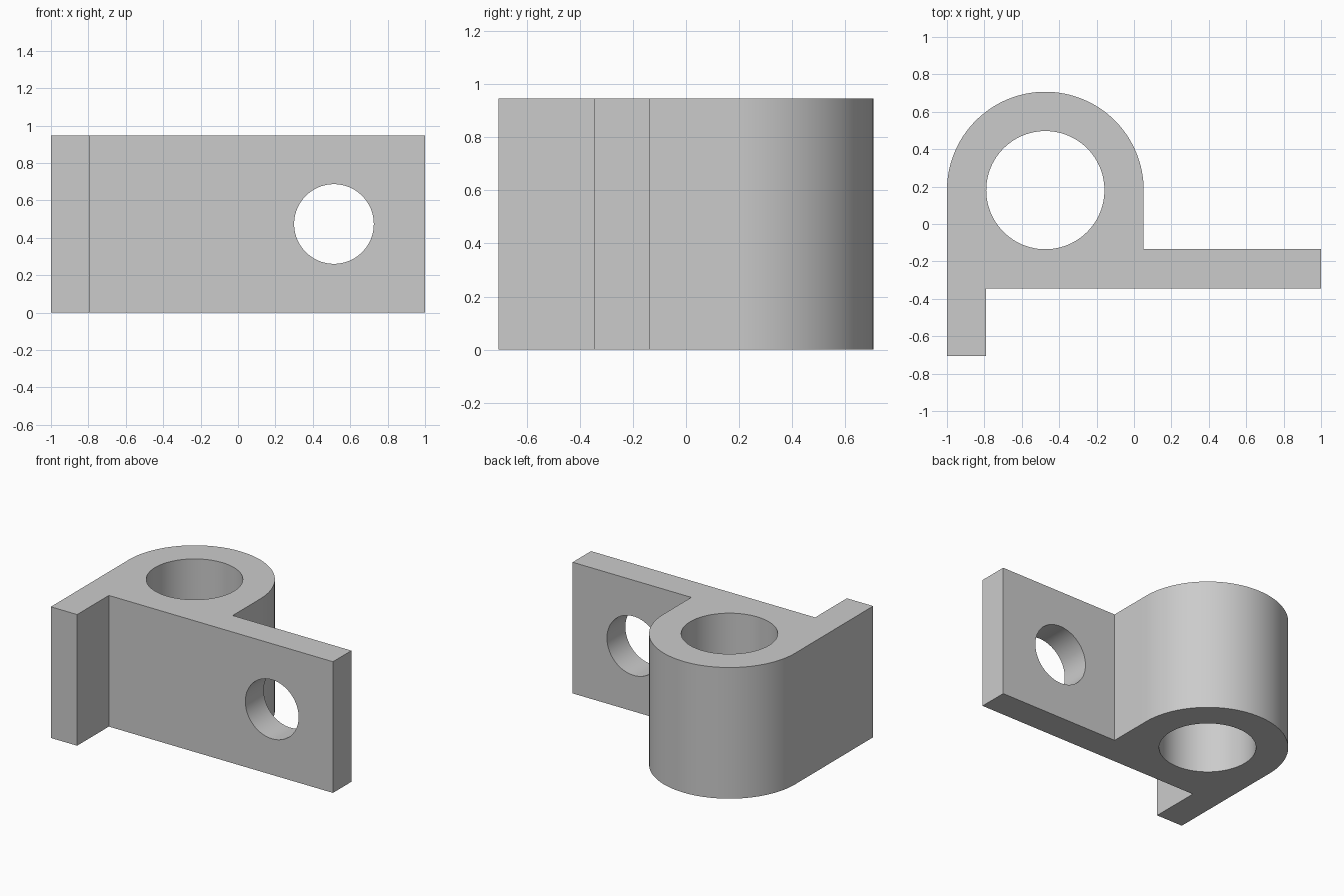
import bpy
import bmesh
from math import cos, sin, pi, radians

cube = bpy.data.objects.get("Cube")
if cube:
    bpy.data.objects.remove(cube, do_unlink=True)

HEIGHT = 0.947
CX, CY = -0.474, 0.181           # barrel axis
OUTER, BORE = 0.526, 0.316
FRONT, BACK, FOOT = -0.345, -0.135, -0.707
SEGMENTS = 64

grey = bpy.data.materials.new("light grey")
grey.use_nodes = True
grey.diffuse_color = (0.6, 0.6, 0.6, 1)
grey.node_tree.nodes["Principled BSDF"].inputs["Base Color"].default_value = (0.6, 0.6, 0.6, 1)


def extruded(name, outline, height):
    """Solid prism from a counter-clockwise outline."""
    bm = bmesh.new()
    face = bm.faces.new([bm.verts.new((x, y, 0)) for x, y in outline])
    top = bmesh.ops.extrude_face_region(bm, geom=[face])["geom"]
    verts = [v for v in top if isinstance(v, bmesh.types.BMVert)]
    bmesh.ops.translate(bm, verts=verts, vec=(0, 0, height))
    bmesh.ops.recalc_face_normals(bm, faces=bm.faces)
    mesh = bpy.data.meshes.new(name)
    bm.to_mesh(mesh)
    bm.free()
    obj = bpy.data.objects.new(name, mesh)
    bpy.context.collection.objects.link(obj)
    mesh.materials.append(grey)
    return obj


def drill(target, location, radius, depth, rotation=(0, 0, 0)):
    """Cut a round through-hole in the target."""
    bpy.ops.mesh.primitive_cylinder_add(vertices=96, radius=radius, depth=depth,
                                        location=location, rotation=rotation)
    cutter = bpy.context.object
    cutter.hide_render = True
    cutter.data.materials.append(grey)
    mod = target.modifiers.new("hole", "BOOLEAN")
    mod.operation = "DIFFERENCE"
    mod.solver = "EXACT"
    mod.object = cutter
    bpy.context.view_layer.objects.active = target
    bpy.ops.object.modifier_apply(modifier=mod.name)
    bpy.data.objects.remove(cutter, do_unlink=True)


# Bracket outline: front leg, plate, then the rounded barrel
left_leg = CX - OUTER
outline = [(left_leg, FOOT), (left_leg + 0.21, FOOT), (left_leg + 0.21, FRONT),
           (1, FRONT), (1, BACK), (CX + OUTER, BACK)]
outline += [(CX + OUTER * cos(pi * i / SEGMENTS), CY + OUTER * sin(pi * i / SEGMENTS))
            for i in range(SEGMENTS + 1)]
bracket = extruded("bracket", outline, HEIGHT)

# Vertical bore and the bolt hole through the plate
drill(bracket, (CX, CY, HEIGHT / 2), BORE, HEIGHT * 2)
drill(bracket, (0.513, (FRONT + BACK) / 2, HEIGHT / 2), 0.213, 0.5, (pi / 2, 0, 0))

bpy.ops.object.select_all(action="DESELECT")
bracket.select_set(True)
bpy.context.view_layer.objects.active = bracket
bpy.ops.object.shade_smooth_by_angle(angle=radians(30))
